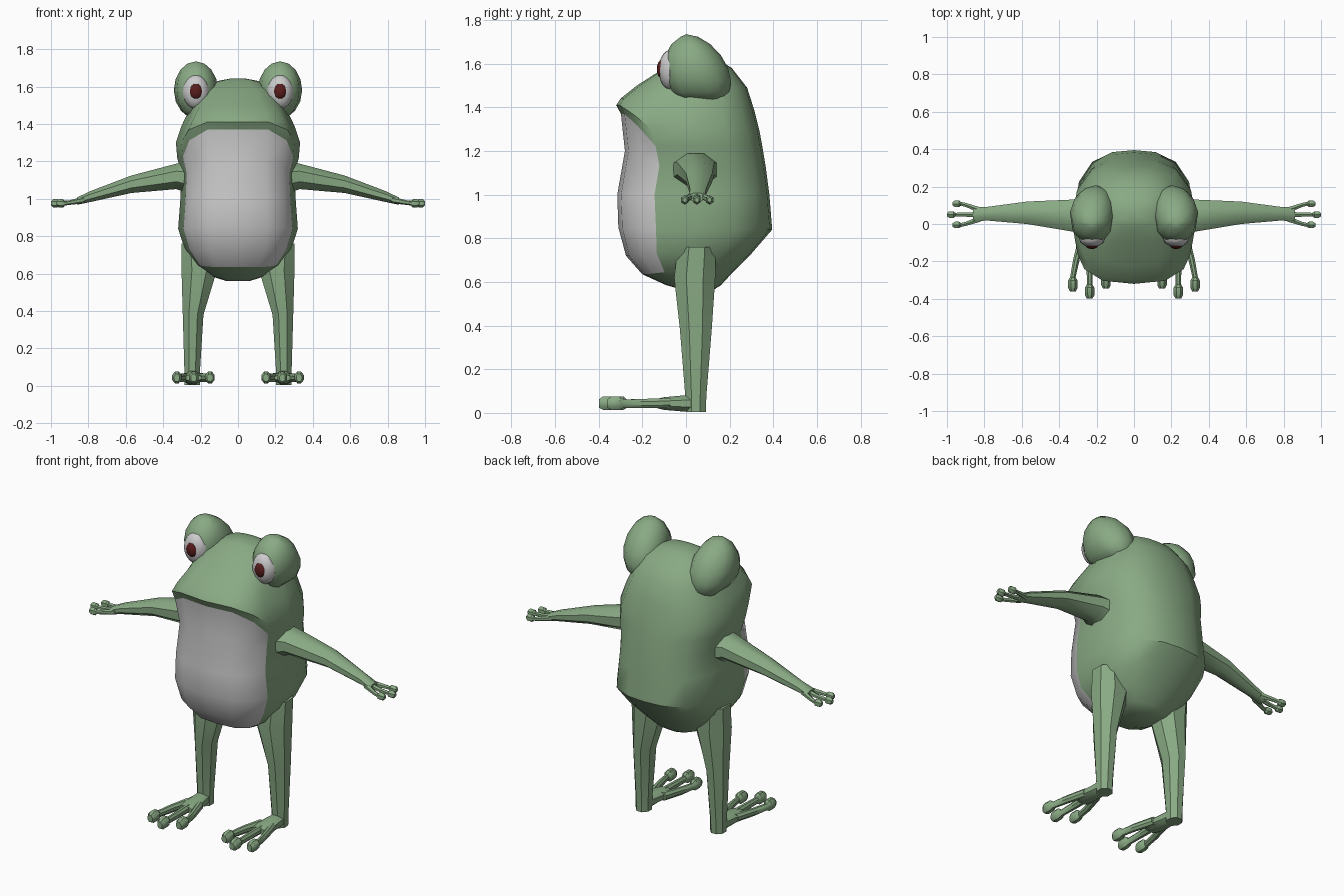
import bpy, bmesh, math
from mathutils import Vector

if "Cube" in bpy.data.objects:
    bpy.data.objects.remove(bpy.data.objects["Cube"])


def material(name, rgb):
    m = bpy.data.materials.new(name)
    m.diffuse_color = (*rgb, 1)
    m.use_nodes = True
    m.node_tree.nodes["Principled BSDF"].inputs["Base Color"].default_value = m.diffuse_color
    return m


GREEN = material("green_skin", (0.25, 0.40, 0.23))
DARK = material("dark_red", (0.10, 0.012, 0.012))


def finish(name, bm, mat=None, mirror=False, angle=38):
    bmesh.ops.recalc_face_normals(bm, faces=bm.faces[:])
    me = bpy.data.meshes.new(name)
    bm.to_mesh(me)
    bm.free()
    me.shade_smooth()
    me.set_sharp_from_angle(angle=math.radians(angle))
    if mat:
        me.materials.append(mat)
    ob = bpy.data.objects.new(name, me)
    bpy.context.collection.objects.link(ob)
    if mirror:
        mod = ob.modifiers.new("mirror", 'MIRROR')
        mod.use_mirror_merge = False
    return ob


def loft(bm, rings):
    """Skin a list of equal-length point rings, returns {(ring, side): face}."""
    vs = [[bm.verts.new(p) for p in r] for r in rings]
    n = len(vs[0])
    faces = {}
    for i in range(len(vs) - 1):
        for j in range(n):
            k = (j + 1) % n
            faces[i, j] = bm.faces.new((vs[i][j], vs[i][k], vs[i + 1][k], vs[i + 1][j]))
    bm.faces.new(vs[0][::-1])
    bm.faces.new(vs[-1])
    return faces


def tube(bm, axis, stations, n=8):
    """Stations (x, y, z, ra, rb); rings lie square to the chosen axis."""
    a, b = {'X': ((0, 1, 0), (0, 0, 1)), 'Y': ((1, 0, 0), (0, 0, 1)),
            'Z': ((1, 0, 0), (0, 1, 0))}[axis]
    a, b = Vector(a), Vector(b)
    rings = []
    for x, y, z, ra, rb in stations:
        ring = []
        for j in range(n):
            t = 2 * math.pi * (j + 0.5) / n
            ring.append(Vector((x, y, z)) + (a * ra * math.cos(t) + b * rb * math.sin(t)) * 1.05)
        rings.append(ring)
    loft(bm, rings)


# Body and belly: one loft, split into green skin and grey front panel
HALF = [(0, -1), (0.5, -0.95), (0.80, -0.76), (0.91, -0.51), (1, 0),
        (0.92, 0.52), (0.70, 0.82), (0.36, 0.97), (0, 1)]
SECTION = HALF + [(-x, y) for x, y in HALF[-2:0:-1]]
# front z, side z, half width, front y, back y
BODY = [(0.56, 0.56, 0.06, 0.0, 0.12), (0.585, 0.585, 0.14, -0.09, 0.16),
        (0.635, 0.645, 0.225, -0.20, 0.215), (0.72, 0.73, 0.285, -0.275, 0.30),
        (0.85, 0.84, 0.32, -0.31, 0.395), (1.0, 1.0, 0.308, -0.315, 0.382),
        (1.2, 1.13, 0.302, -0.28, 0.365), (1.37, 1.22, 0.325, -0.298, 0.35),
        (1.41, 1.30, 0.332, -0.32, 0.335), (1.44, 1.39, 0.302, -0.30, 0.312),
        (1.50, 1.49, 0.255, -0.225, 0.28), (1.58, 1.58, 0.195, -0.10, 0.21),
        (1.63, 1.63, 0.11, -0.02, 0.13), (1.643, 1.643, 0.04, 0.02, 0.08)]


def body_ring(zf, zs, hw, yf, yb):
    yc, d = (yf + yb) / 2, (yb - yf) / 2
    return [(hw * x, yc + d * y, zs + (zf - zs) * max(0, min(1, (-y - 0.5) / 0.42)))
            for x, y in SECTION]


for name, is_belly, mat in (("body", False, GREEN), ("belly", True, None)):
    bm = bmesh.new()
    faces = loft(bm, [body_ring(*r) for r in BODY])
    belly = {f for (i, j), f in faces.items() if 2 <= i <= 6 and (j < 3 or j > 12)}
    drop = [f for f in bm.faces if (f in belly) != is_belly]
    bmesh.ops.delete(bm, geom=drop, context='FACES')
    ob = finish(name, bm, mat)
    if is_belly and sum(p.normal.y for p in ob.data.polygons) > 0:
        ob.data.flip_normals()


# Eyes: bulging domes leaning back, whites and pupils
def ellipsoid(bm, c, r, u=12, v=8):
    vs = bmesh.ops.create_uvsphere(bm, u_segments=u, v_segments=v, radius=1)["verts"]
    for p in vs:
        p.co = Vector([c[i] + r[i] * p.co[i] for i in range(3)])
    return vs


bm = bmesh.new()
for p in ellipsoid(bm, (0.225, 0.025, 1.58), (0.118, 0.13, 0.155)):
    if p.co.y > 0.02:
        p.co.y += (1.60 - p.co.z) * 0.4 + 0.03
        p.co.x -= max(0, p.co.y - 0.08) * 0.15
finish("eye_domes", bm, GREEN, True)
bm = bmesh.new()
ellipsoid(bm, (0.225, -0.075, 1.572), (0.07, 0.05, 0.09), 12, 10)
finish("eye_whites", bm, None, True)
bm = bmesh.new()
ellipsoid(bm, (0.225, -0.112, 1.575), (0.035, 0.022, 0.042), 12, 8)
finish("pupils", bm, DARK, True)

# Arms
bm = bmesh.new()
tube(bm, 'X', [(0.26, 0.04, 1.11, 0.11, 0.085), (0.33, 0.045, 1.12, 0.088, 0.07),
               (0.57, 0.06, 1.078, 0.062, 0.048), (0.79, 0.055, 1.012, 0.037, 0.03),
               (0.86, 0.05, 0.988, 0.04, 0.02)])
finish("arms", bm, GREEN, True)

# Fingers with round tips
bm = bmesh.new()
for dy, tip in ((-0.055, 0.97), (0, 1.0), (0.058, 0.97)):
    tube(bm, 'X', [(0.82, 0.05 + dy * 0.4, 0.995, 0.017, 0.017),
                   (0.90, 0.05 + dy * 0.9, 0.98, 0.012, 0.012),
                   (tip - 0.045, 0.05 + dy, 0.976, 0.011, 0.011),
                   (tip - 0.035, 0.05 + dy, 0.976, 0.019, 0.021),
                   (tip - 0.012, 0.05 + dy, 0.976, 0.019, 0.021),
                   (tip, 0.05 + dy, 0.976, 0.010, 0.011)], 6)
finish("fingers", bm, GREEN, True)

# Legs
bm = bmesh.new()
tube(bm, 'Z', [(0.22, 0.05, 0.76, 0.085, 0.09), (0.207, 0.04, 0.62, 0.098, 0.097),
               (0.24, 0.045, 0.38, 0.057, 0.075), (0.245, 0.045, 0.08, 0.043, 0.05),
               (0.245, 0.045, 0.005, 0.042, 0.047)])
finish("legs", bm, GREEN, True)

# Feet
bm = bmesh.new()
tube(bm, 'Y', [(0.245, 0.07, 0.043, 0.036, 0.036), (0.245, 0.0, 0.043, 0.042, 0.039),
               (0.242, -0.10, 0.043, 0.055, 0.030), (0.24, -0.15, 0.043, 0.045, 0.018)])
finish("feet", bm, GREEN, True)

# Toes with knobbly tips
bm = bmesh.new()
for bend, x, tip in ((0.165, 0.150, -0.345), (0.237, 0.237, -0.398), (0.308, 0.327, -0.36)):
    tube(bm, 'Y', [(0.24 + (bend - 0.24) * 0.5, -0.07, 0.045, 0.022, 0.024),
                   (bend, -0.19, 0.043, 0.018, 0.022),
                   (x, tip + 0.075, 0.042, 0.015, 0.019),
                   (x, tip + 0.058, 0.045, 0.026, 0.032),
                   (x, tip + 0.018, 0.045, 0.026, 0.032),
                   (x, tip, 0.043, 0.016, 0.020)])
finish("toes", bm, GREEN, True)
